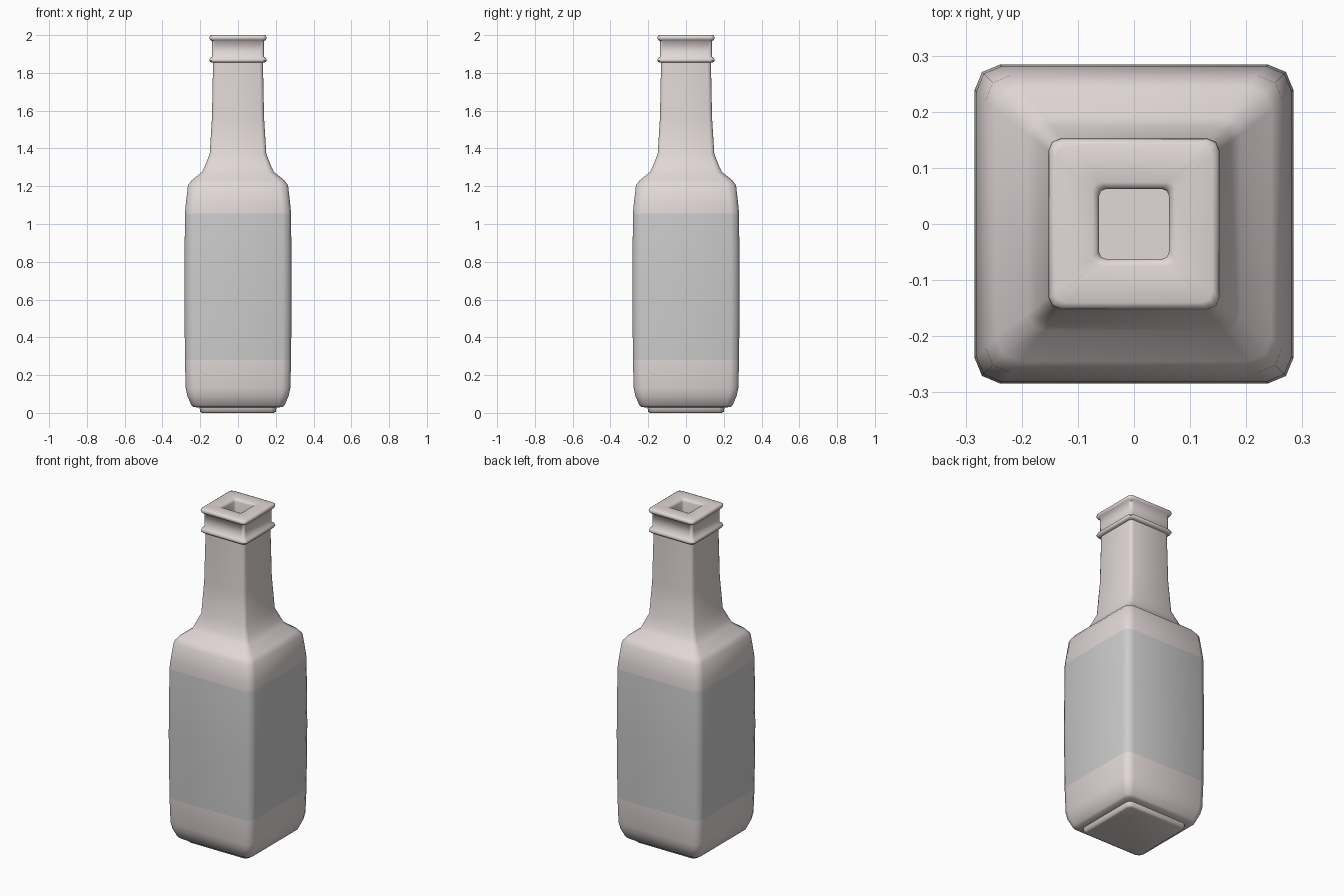
import bpy, bmesh, math

if "Cube" in bpy.data.objects:
    bpy.data.objects.remove(bpy.data.objects["Cube"])

# Profile of the square bottle: (half width, height, corner radius)
PROFILE = [
    # stepped foot
    (0.188, 0.005, 0.02), (0.200, 0.010, 0.025), (0.204, 0.028, 0.025),
    (0.235, 0.031, 0.035), (0.247, 0.040, 0.035),
    # body
    (0.268, 0.090, 0.04), (0.277, 0.130, 0.045), (0.281, 0.280, 0.045),
    (0.284, 0.660, 0.045), (0.281, 1.055, 0.045),
    # shoulder
    (0.277, 1.100, 0.045), (0.265, 1.205, 0.045), (0.245, 1.232, 0.042),
    (0.190, 1.275, 0.03), (0.174, 1.310, 0.025), (0.150, 1.370, 0.022),
    # neck
    (0.138, 1.560, 0.02), (0.132, 1.855, 0.018),
    # ring
    (0.147, 1.857, 0.02), (0.152, 1.866, 0.02), (0.147, 1.879, 0.02),
    (0.137, 1.887, 0.018),
    # lip
    (0.137, 1.968, 0.018), (0.147, 1.974, 0.02), (0.152, 1.984, 0.02),
    (0.149, 1.996, 0.02), (0.140, 2.000, 0.02),
    # mouth
    (0.074, 2.000, 0.013), (0.066, 1.996, 0.012), (0.062, 1.985, 0.011),
    (0.062, 1.880, 0.011),
]
LABEL = (0.28, 1.055)


def ring(bm, h, z, r):
    """Square loop whose corners are rounded with two segments."""
    verts = []
    for q in range(4):
        a = q * math.pi / 2
        for t in (0, math.pi / 4, math.pi / 2):
            x = h - r + r * math.cos(t)
            y = h - r + r * math.sin(t)
            verts.append(bm.verts.new((x * math.cos(a) - y * math.sin(a),
                                       x * math.sin(a) + y * math.cos(a), z)))
    return verts


def material(name, color):
    m = bpy.data.materials.new(name)
    m.diffuse_color = color
    m.use_nodes = True
    m.node_tree.nodes["Principled BSDF"].inputs["Base Color"].default_value = m.diffuse_color
    return m


# Loft the rings into one closed shell
bm = bmesh.new()
rings = [ring(bm, h, z - 0.005 if z < 0.02 else z, r) for h, z, r in PROFILE]
for i in range(len(rings) - 1):
    a, b = rings[i], rings[i + 1]
    on_label = PROFILE[i][1] >= LABEL[0] and PROFILE[i + 1][1] <= LABEL[1]
    for k in range(12):
        j = (k + 1) % 12
        f = bm.faces.new((a[k], a[j], b[j], b[k]))
        f.material_index = 1 if on_label else 0
bm.faces.new(rings[0][::-1])
bm.faces.new(rings[-1])
bmesh.ops.recalc_face_normals(bm, faces=bm.faces)

mesh = bpy.data.meshes.new("bottle")
bm.to_mesh(mesh)
bm.free()
mesh.materials.append(material("tinted_glass", (0.76, 0.68, 0.68, 1)))
mesh.materials.append(material("paper_label", (0.8, 0.8, 0.8, 1)))
bottle = bpy.data.objects.new("bottle", mesh)
bpy.context.collection.objects.link(bottle)

# Smooth shading with crisp steps
bpy.context.view_layer.objects.active = bottle
bottle.select_set(True)
bpy.ops.object.shade_smooth_by_angle(angle=math.radians(60))
